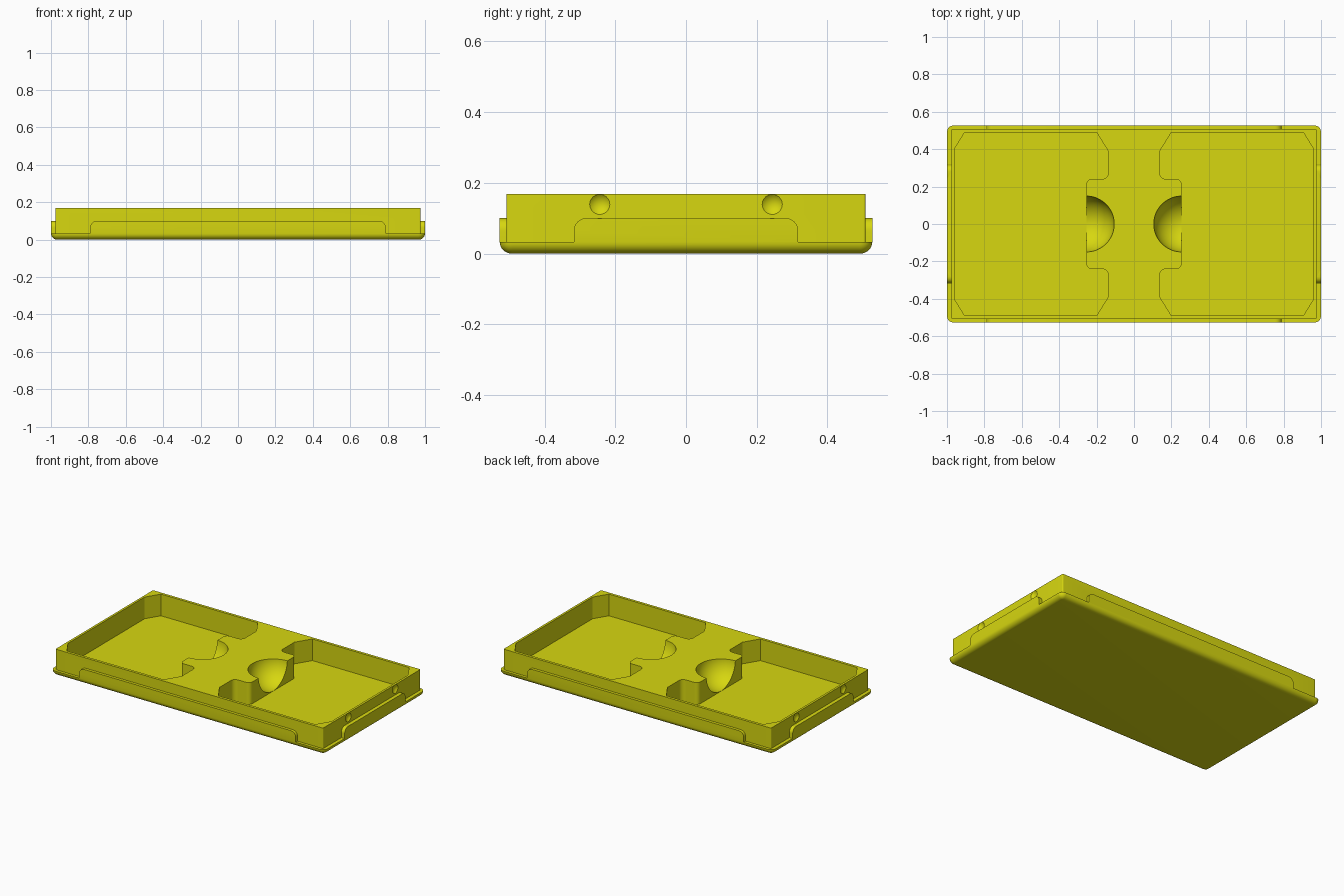
import bpy, bmesh
from math import sin, cos, pi
from mathutils import Matrix, Vector

if "Cube" in bpy.data.objects:
    bpy.data.objects.remove(bpy.data.objects["Cube"])

HX, HY = 1.0, 0.527       # base half size
BX, BY = 0.976, 0.508     # upper wall half size
LIP, TAB_TOP, TOP, FLOOR = 0.033, 0.10, 0.168, 0.025

yellow = bpy.data.materials.new("yellow plastic")
yellow.diffuse_color = (0.68, 0.68, 0.005, 1)
yellow.use_nodes = True
yellow.node_tree.nodes["Principled BSDF"].inputs["Base Color"].default_value = yellow.diffuse_color


def loft(name, rings):
    """Solid through equal-length rings of points, capped at both ends."""
    bm = bmesh.new()
    loops = [[bm.verts.new(p) for p in r] for r in rings]
    n = len(loops[0])
    for a, b in zip(loops, loops[1:]):
        for i in range(n):
            j = (i + 1) % n
            bm.faces.new((a[i], a[j], b[j], b[i]))
    bm.faces.new(loops[0][::-1])
    bm.faces.new(loops[-1])
    bmesh.ops.recalc_face_normals(bm, faces=bm.faces)
    return finish(name, bm)


def finish(name, bm):
    me = bpy.data.meshes.new(name)
    bm.to_mesh(me)
    bm.free()
    me.materials.append(yellow)
    ob = bpy.data.objects.new(name, me)
    bpy.context.collection.objects.link(ob)
    return ob


def rounded(points, seg=8):
    """2D outline from (x, y, radius) corners."""
    out = []
    for i, (x, y, r) in enumerate(points):
        p = Vector((x, y))
        if r == 0:
            out.append(p)
            continue
        a = (Vector(points[i - 1][:2]) - p).normalized()
        b = (Vector(points[(i + 1) % len(points)][:2]) - p).normalized()
        for k in range(seg + 1):     # right-angle corner arc
            t = k / seg * pi / 2
            out.append(p + a * r * (1 - sin(t)) + b * r * (1 - cos(t)))
    return out


def rect(x, y, r):
    return rounded([(-x, -y, r), (x, -y, r), (x, y, r), (-x, y, r)])


def ball(name, pos, r, seg):
    bm = bmesh.new()
    bmesh.ops.create_uvsphere(bm, u_segments=seg, v_segments=seg // 2, radius=r,
                              matrix=Matrix.Translation(pos))
    return finish(name, bm)


def boolean(target, other, op):
    mod = target.modifiers.new(op.lower(), 'BOOLEAN')
    mod.operation, mod.solver, mod.object = op, 'EXACT', other
    bpy.context.view_layer.objects.active = target
    bpy.ops.object.modifier_apply(modifier=mod.name)
    bpy.data.objects.remove(other)


# Base plate with a rounded lower edge
R = 0.034
rings = []
for k in range(9):
    t = k / 8 * pi / 2
    inset, z = R * (1 - sin(t)), LIP * (1 - cos(t))
    rings.append([(p.x, p.y, z) for p in rect(HX - inset, HY - inset, 0.036 - inset)])
tray = loft("tray", rings)

# Upper wall block
wall = loft("wall", [[(p.x, p.y, z) for p in rect(BX, BY, 0.006)] for z in (0.015, TOP)])
boolean(tray, wall, 'UNION')

# Raised side tabs with rounded upper corners
def tab_outline(half):
    return rounded([(-half, LIP, 0), (half, LIP, 0), (half, TAB_TOP, 0.035), (-half, TAB_TOP, 0.035)])

for s in (-1, 1):
    long_tab = loft("long_tab", [[(p.x, s * d, p.y) for p in tab_outline(0.79)] for d in (BY - 0.01, HY)])
    boolean(tray, long_tab, 'UNION')
    end_tab = loft("end_tab", [[(s * d, p.x, p.y) for p in tab_outline(0.317)] for d in (BX - 0.01, HX)])
    boolean(tray, end_tab, 'UNION')

# Mirrored pockets, finger scoops and end dimples
half = [(0.255, 0.24, 0.028), (0.138, 0.24, 0.032), (0.138, 0.39, 0),
        (0.20, 0.49, 0), (0.905, 0.49, 0), (0.961, 0.40, 0)]
outline = rounded(half + [(x, -y, r) for x, y, r in half[::-1]])
for s in (-1, 1):
    pocket = loft("pocket", [[(s * p.x, p.y, z) for p in outline] for z in (FLOOR, 0.3)])
    boolean(tray, pocket, 'DIFFERENCE')
    scoop = ball("scoop", (s * 0.255, 0, TOP + 0.008), 0.15, 48)
    boolean(tray, scoop, 'DIFFERENCE')
    for y in (-0.244, 0.244):
        dimple = ball("dimple", (s * (BX + 0.028), y, 0.139), 0.04, 32)
        boolean(tray, dimple, 'DIFFERENCE')

bpy.ops.object.select_all(action='DESELECT')
tray.select_set(True)
bpy.context.view_layer.objects.active = tray
bpy.ops.object.shade_smooth_by_angle(angle=0.5)
